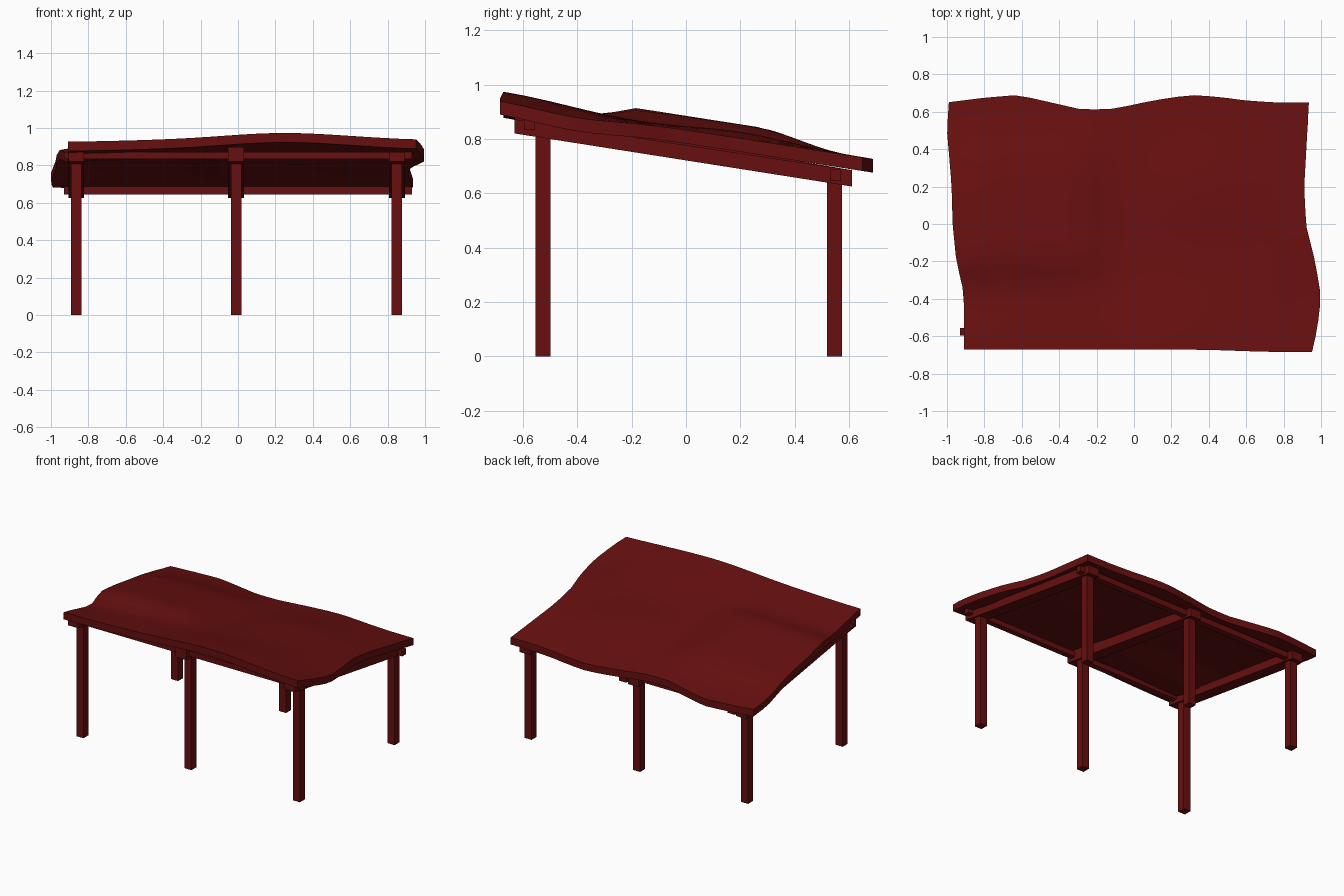
import bpy, bmesh, math
from mathutils import Matrix

cube = bpy.data.objects.get("Cube")
if cube:
    bpy.data.objects.remove(cube, do_unlink=True)

red = bpy.data.materials.new("dark_red")
red.use_nodes = True
red.diffuse_color = (0.135, 0.0048, 0.0048, 1)
red.node_tree.nodes["Principled BSDF"].inputs["Base Color"].default_value = red.diffuse_color


def add_object(name, bm):
    mesh = bpy.data.meshes.new(name)
    bmesh.ops.recalc_face_normals(bm, faces=bm.faces)
    bm.to_mesh(mesh)
    bm.free()
    mesh.materials.append(red)
    obj = bpy.data.objects.new(name, mesh)
    bpy.context.collection.objects.link(obj)
    return obj


def box(name, x0, x1, y0, y1, z0, z1):
    bm = bmesh.new()
    centre = Matrix.Translation(((x0 + x1) / 2, (y0 + y1) / 2, (z0 + z1) / 2))
    bmesh.ops.create_cube(bm, size=1, matrix=centre @ Matrix.Diagonal((x1 - x0, y1 - y0, z1 - z0, 1)))
    return add_object(name, bm)


def rafter(name, x, front_depth, back_depth):
    # Sloping bar running from the high front to the low back
    side = [(-0.63, 0.82), (0.61, 0.625), (0.61, 0.625 + back_depth), (-0.63, 0.82 + front_depth)]
    bm = bmesh.new()
    face = bm.faces.new([bm.verts.new((x - 0.0425, y, z)) for y, z in side])
    extruded = bmesh.ops.extrude_face_region(bm, geom=[face])["geom"]
    bmesh.ops.translate(bm, verts=[v for v in extruded if isinstance(v, bmesh.types.BMVert)], vec=(0.085, 0, 0))
    add_object(name, bm)


# Posts and rafters, one pair of posts under each rafter
for side, x, depth in (("right", -0.865, 0.052), ("middle", -0.01, 0.08), ("left", 0.85, 0.052)):
    box("front_post_" + side, x - 0.028, x + 0.028, -0.553, -0.498, 0, 0.815)
    box("back_post_" + side, x - 0.028, x + 0.028, 0.518, 0.573, 0, 0.65)
    rafter("rafter_" + side, x, depth, 0.06)

# Cross beams
box("front_cross_beam", -0.93, 0.93, -0.595, -0.555, 0.835, 0.872)
box("back_cross_beam", -0.93, 0.93, 0.53, 0.57, 0.645, 0.687)


def lerp(points, t):
    for (a, va), (b, vb) in zip(points, points[1:]):
        if t <= b:
            return va + (vb - va) * (t - a) / (b - a)
    return points[-1][1]


# Wavy outline of the canopy: side edges by depth, back edge by width
left_edge = [(-0.68, 0.95), (-0.55, 0.98), (-0.38, 1), (-0.2, 0.97), (0, 0.92), (0.2, 0.91), (0.65, 0.935)]
right_edge = [(-0.68, -0.91), (-0.37, -0.91), (-0.2, -0.95), (0, -0.97), (0.2, -0.975), (0.5, -1), (0.65, -0.99)]
back_edge = [(-1, 0.65), (-0.8, 0.675), (-0.62, 0.69), (-0.27, 0.61), (-0.1, 0.617),
             (0.1, 0.66), (0.3, 0.69), (0.45, 0.68), (0.6, 0.66), (0.75, 0.65), (1, 0.648)]


def step(a, b, t):
    t = min(max((t - a) / (b - a), 0), 1)
    return t * t * (3 - 2 * t)


def bump(x, y, cx, cy, rx, ry):
    return math.exp(-((x - cx) / rx) ** 2 - ((y - cy) / ry) ** 2)


def height(x, y):
    z = 0.938 - 0.155 * (y + 0.68)
    z += 0.037 * bump(x, y, 0.25, -0.68, 0.45, 0.35)      # crown of the front edge
    z -= 0.008 * bump(x, y, -0.9, -0.68, 0.4, 0.2)
    z -= 0.025 * bump(x, y, -0.95, -0.4, 0.3, 0.15)       # dip behind the front corner
    z -= 0.018 * bump(x, y, 0.98, -0.4, 0.2, 0.2)
    plateau = step(-0.35, -0.17, y) * (1 - step(0.25, 0.6, y))
    plateau *= step(-1.15, -0.75, x) * (1 - step(-0.32, -0.08, x))
    z += 0.052 * plateau                                  # raised fold
    z += 0.025 * bump(x, y, 0.35, 0.2, 0.3, 0.25)
    return z


# Canopy sheet
COLS, ROWS = 22, 16
bm = bmesh.new()
grid = []
for j in range(ROWS + 1):
    row = []
    for i in range(COLS + 1):
        u, v = i / COLS, j / ROWS
        y_line = -0.672 + 1.322 * v
        x0, x1 = lerp(right_edge, y_line), lerp(left_edge, y_line)
        x = x0 + (x1 - x0) * u
        y_front = -0.672 - 0.012 * step(0.3, 0.8, x)
        y = y_front + (lerp(back_edge, x) - y_front) * v
        row.append(bm.verts.new((x, y, height(x, y))))
    grid.append(row)
for low, high in zip(grid, grid[1:]):
    for i in range(COLS):
        bm.faces.new((low[i], low[i + 1], high[i + 1], high[i]))

# Give the sheet thickness straight down
top_verts = list(bm.verts)
lower = bmesh.ops.extrude_face_region(bm, geom=list(bm.faces), use_keep_orig=True)["geom"]
bmesh.ops.translate(bm, verts=[v for v in lower if isinstance(v, bmesh.types.BMVert)], vec=(0, 0, -0.05))
canopy = add_object("canopy", bm)
bpy.context.view_layer.objects.active = canopy
canopy.select_set(True)
bpy.ops.object.shade_smooth_by_angle(angle=math.radians(30))
